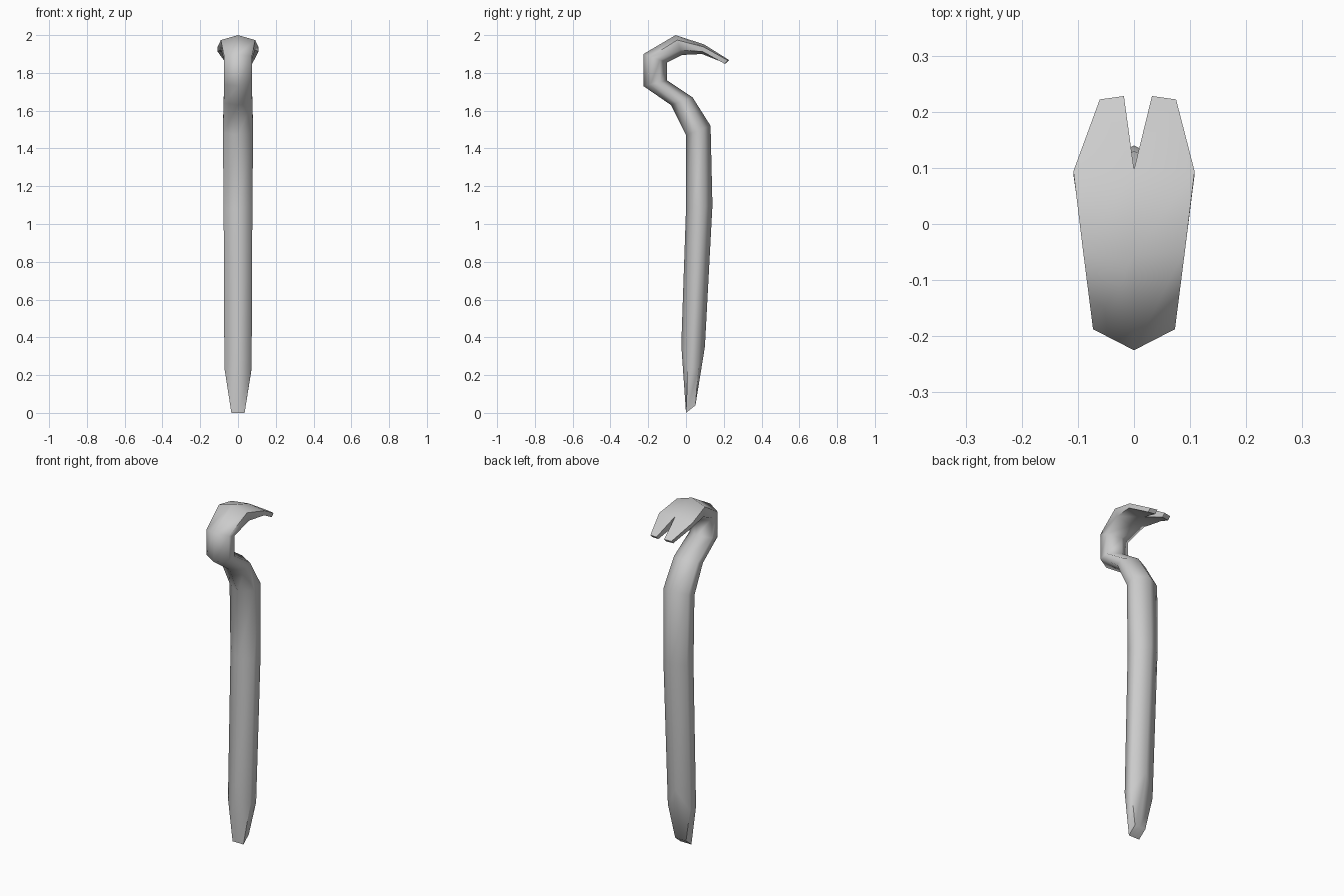
import bpy, bmesh, math
from mathutils import Vector

cube = bpy.data.objects.get("Cube")
if cube:
    bpy.data.objects.remove(cube, do_unlink=True)

steel = bpy.data.materials.new("grey steel")
steel.use_nodes = True
colour = (0.6, 0.6, 0.6, 1)
steel.diffuse_color = colour
steel.node_tree.nodes["Principled BSDF"].inputs["Base Color"].default_value = colour

# Sections: front ridge (y, z), back ridge (y, z), half width, side inset, side drop
sections = [
    ((0.00, 0.00), (0.05, 0.04), 0.035, 0.00, 0.00),    # chisel end
    ((-0.025, 0.36), (0.10, 0.35), 0.072, 0.28, 0.12),  # start of taper
    ((0.00, 1.08), (0.14, 1.10), 0.076, 0.28, 0.00),
    ((0.00, 1.47), (0.13, 1.52), 0.080, 0.28, 0.00),    # neck
    ((-0.08, 1.63), (0.035, 1.67), 0.076, 0.28, 0.00),
    ((-0.225, 1.73), (-0.10, 1.76), 0.073, 0.30, 0.00),  # hook
    ((-0.225, 1.90), (-0.10, 1.855), 0.073, 0.30, 0.00),
    ((-0.055, 2.00), (-0.02, 1.895), 0.091, 0.25, 0.00),
    ((0.097, 1.95), (0.085, 1.90), 0.108, 0.25, 0.00),  # root of claw
]

bm = bmesh.new()


def ring(front, back, width, inset, drop):
    f, b = Vector((0, *front)), Vector((0, *back))

    def side(sign, t):
        return f.lerp(b, t) + Vector((sign * width, 0, -drop))

    points = [f, side(1, inset), side(1, 1 - inset),
              b, side(-1, 1 - inset), side(-1, inset)]
    return [bm.verts.new(p) for p in points]


def bridge(lower, upper):
    n = len(lower)
    for i in range(n):
        j = (i + 1) % n
        bm.faces.new((lower[i], lower[j], upper[j], upper[i]))


# Six-sided bar
rings = [ring(*s) for s in sections]
for lower, upper in zip(rings, rings[1:]):
    bridge(lower, upper)
bm.faces.new(list(reversed(rings[0])))

# Two flat prongs, one from each half of the last ring
root = rings[-1]
for sign, half in ((1, root[:4]), (-1, [root[i] for i in (0, 5, 4, 3)])):
    inner, outer = sign * 0.025 + 0.007, sign * 0.068 + 0.007
    tip = [bm.verts.new(p) for p in (
        (inner, 0.228, 1.868), (outer, 0.222, 1.866),
        (outer, 0.205, 1.848), (inner, 0.21, 1.85))]
    bridge(half, tip)
    bm.faces.new(tip)

bmesh.ops.recalc_face_normals(bm, faces=bm.faces)
mesh = bpy.data.meshes.new("crowbar")
bm.to_mesh(mesh)
bm.free()
mesh.materials.append(steel)
bar = bpy.data.objects.new("crowbar", mesh)
bpy.context.collection.objects.link(bar)
bpy.context.view_layer.objects.active = bar
bar.select_set(True)
bpy.ops.object.shade_smooth_by_angle(angle=math.radians(70))
